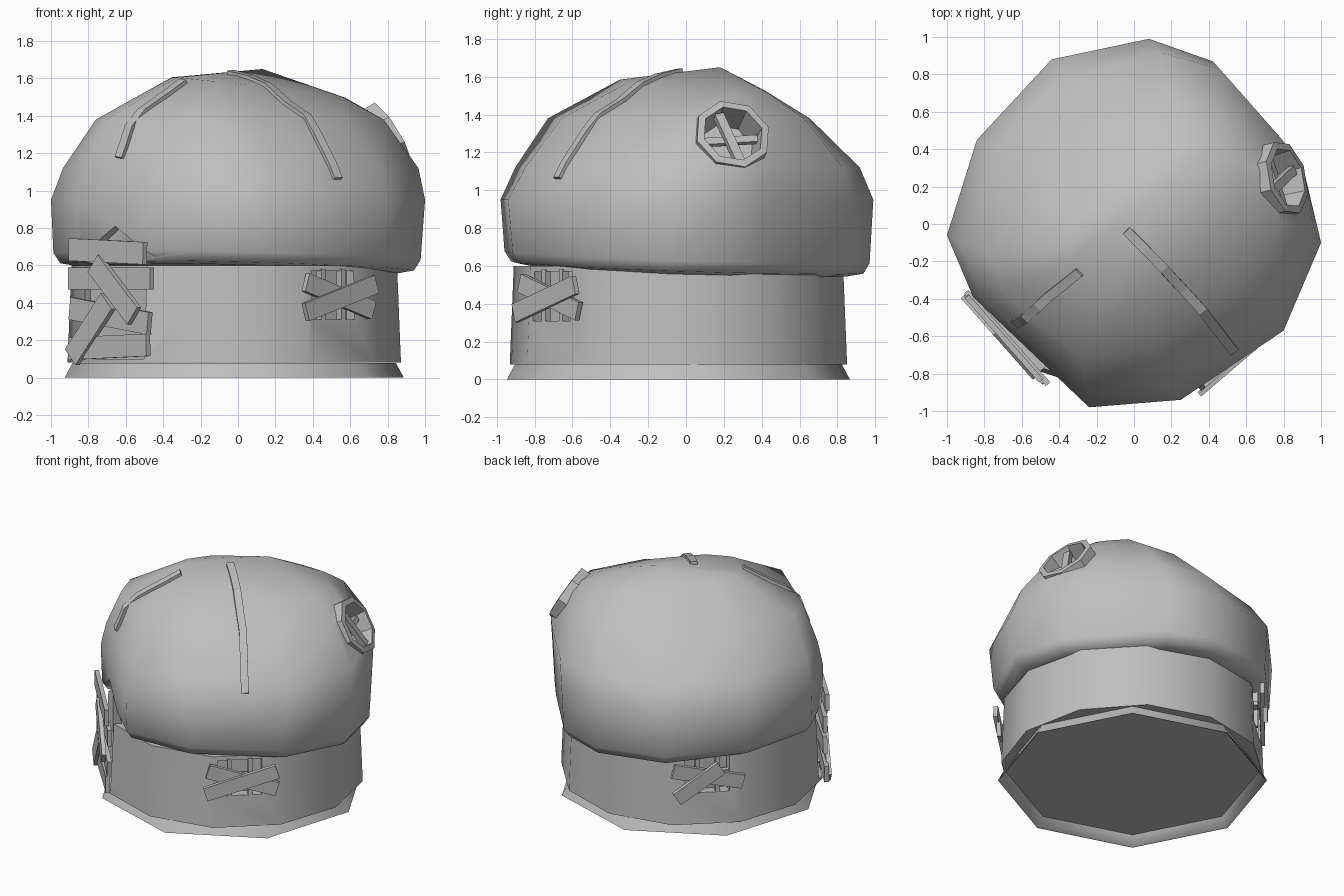
import bpy, bmesh
from math import sin, cos, pi, radians
from mathutils import Vector
from mathutils.bvhtree import BVHTree

if "Cube" in bpy.data.objects:
    bpy.data.objects.remove(bpy.data.objects["Cube"])

grey = bpy.data.materials.new("plain grey")
grey.use_nodes = True
grey.diffuse_color = (0.52, 0.52, 0.52, 1)
grey.node_tree.nodes["Principled BSDF"].inputs["Base Color"].default_value = (0.52, 0.52, 0.52, 1)

UP = Vector((0, 0, 1))
CENTRE = Vector((-0.02, -0.04, 0))


def loft(name, rings, apex=None):
    """Skin a list of equal point rings and close both ends."""
    bm = bmesh.new()
    loops = [[bm.verts.new(p) for p in ring] for ring in rings]
    n = len(loops[0])
    for a, b in zip(loops, loops[1:]):
        for i in range(n):
            j = (i + 1) % n
            bm.faces.new((a[i], a[j], b[j], b[i]))
    bm.faces.new(loops[0])
    if apex:
        tip = bm.verts.new(apex)
        for i in range(n):
            bm.faces.new((loops[-1][i], loops[-1][(i + 1) % n], tip))
    else:
        bm.faces.new(loops[-1])
    bmesh.ops.recalc_face_normals(bm, faces=bm.faces)
    mesh = bpy.data.meshes.new(name)
    bm.to_mesh(mesh)
    bm.free()
    obj = bpy.data.objects.new(name, mesh)
    bpy.context.collection.objects.link(obj)
    mesh.materials.append(grey)
    return obj


def activate(obj):
    bpy.ops.object.select_all(action='DESELECT')
    obj.select_set(True)
    bpy.context.view_layer.objects.active = obj


def shade(obj, angle):
    activate(obj)
    bpy.ops.object.shade_smooth_by_angle(angle=radians(angle))


def cut(cutter, *targets):
    cutter.hide_render = True
    for obj in targets:
        mod = obj.modifiers.new("opening", 'BOOLEAN')
        mod.operation = 'DIFFERENCE'
        mod.object = cutter
        activate(obj)
        bpy.ops.object.modifier_apply(modifier=mod.name)
    bpy.data.objects.remove(cutter)


def circle(n, r, z, phase):
    return [CENTRE + Vector((r * cos(radians(phase) + 2 * pi * i / n),
                             r * sin(radians(phase) + 2 * pi * i / n), z)) for i in range(n)]


def wall(angle, dist):
    """Mapping from (along, height, outward) to space for a wall plane."""
    a = radians(angle)
    out, side = Vector((cos(a), sin(a), 0)), Vector((-sin(a), cos(a), 0))
    return lambda u, z, d=0: CENTRE + out * (dist + d) + side * u + UP * z


def plank(name, place, u0, z0, u1, z1, depth=0.02, width=0.11, thick=0.03):
    run = Vector((u1 - u0, z1 - z0)).normalized() * width / 2
    corners = [(u0 - run.y, z0 + run.x), (u1 - run.y, z1 + run.x),
               (u1 + run.y, z1 - run.x), (u0 + run.y, z0 - run.x)]
    return loft(name, [[place(u, z, d) for u, z in corners]
                       for d in (depth - thick / 2, depth + thick / 2)])


# Stem and flared foot
stem = loft("stem", [circle(12, 0.893, 0.08, 206.5), circle(12, 0.872, 0.6, 206.5)])
foot = loft("foot_skirt", [circle(8, 0.855, 0.068, 5), circle(8, 0.9, 0.003, 5),
                           circle(8, 0.91, 0, 5), circle(8, 0.868, 0.078, 5)])
shade(foot, 50)

# Lopsided cap: one outline, scaled per height along two slanted axes
outline = [(.08, .99), (-.44, .88), (-.84, .45), (-1, -.06), (-.86, -.39), (-.24, -.98),
           (.25, -.94), (.8, -.57), (1, -.1), (.91, .28), (.78, .45), (.42, .87)]
LONG = Vector((cos(radians(35)), sin(radians(35)), 0))
CROSS = LONG.cross(UP)
# height, then scale towards +long, -long, +cross, -cross
levels = [(0.575, .85, .87, .86, .86), (0.59, .94, .95, .94, .95), (0.645, .98, .99, .97, .98),
          (0.95, 1, 1, 1, 1), (1.12, 1.01, .96, .89, .88),
          (1.38, .85, .85, .66, .55), (1.565, .70, .40, .32, .25)]
rings = []
for z, plus_l, minus_l, plus_c, minus_c in levels:
    ring = []
    for x, y in outline:
        l, c = LONG.dot((x, y, 0)), CROSS.dot((x, y, 0))
        l *= plus_l if l > 0 else minus_l
        c *= plus_c if c > 0 else minus_c
        tilt = -0.1 * l - 0.05 * c if z > 1.5 else 0
        if z < 0.7:
            tilt = -0.02 * x - 0.03 * y
        ring.append(LONG * l + CROSS * c + UP * (z + tilt))
    rings.append(ring)
cap = loft("cap", rings, apex=(0.13, 0.18, 1.65))
bm = bmesh.new()
bm.from_mesh(cap.data)
surface = BVHTree.FromBMesh(bm)
bm.free()


# Bent ribs lying on the cap
def rib(name, points):
    path = [Vector(p) for p in points]
    path = [a.lerp(b, t) for a, b in zip(path, path[1:]) for t in (0, 0.5)] + path[-1:]
    hits = [surface.find_nearest(p)[:2] for p in path]
    sections = []
    for i, (p, n) in enumerate(hits):
        ahead = hits[min(i + 1, len(hits) - 1)][0] - hits[max(i - 1, 0)][0]
        side = ahead.cross(n).normalized() * 0.026
        sections.append([p + side + n * .02, p - side + n * .02,
                         p - side - n * .03, p + side - n * .03])
    loft(name, sections)


rib("front_left_rib", [(-.04, -.03, 1.59), (.16, -.24, 1.56), (.37, -.47, 1.41),
                       (.47, -.6, 1.22), (.52, -.66, 1.05)])
rib("front_right_rib", [(-.28, -.24, 1.55), (-.45, -.38, 1.44),
                        (-.55, -.47, 1.33), (-.64, -.54, 1.18)])

# Round window in the cap
normal = Vector((0.83, 0.22, 0.5)).normalized()
across = UP.cross(normal).normalized()
rise = normal.cross(across)
middle = Vector((0.79, 0.24, 1.28))


def octagon(r, d):
    return [middle + normal * d + (across * cos(k * pi / 4 + 0.2) + rise * sin(k * pi / 4 + 0.2)) * r
            for k in range(8)]


def pane(u, z, d=0):
    return middle + across * u + rise * z + normal * d


cut(loft("window_cutter", [octagon(0.17, -0.14), octagon(0.17, 0.2)]), cap)
loft("round_window_frame", [octagon(0.15, -0.13), octagon(0.165, 0.04),
                            octagon(0.205, 0.035), octagon(0.205, -0.06), octagon(0.17, -0.14)])
plank("round_window_upright", pane, -.05, .14, .03, -.15, -.01, .05, .04)
plank("round_window_crossbar", pane, -.15, -.01, .15, .01, -.04, .04, .03)

# Gabled doorway recess
door = wall(221.5, 0.85)
gable = [(-.28, .1), (.24, .1), (.24, .65), (-.02, .81), (-.28, .65)]
cut(loft("door_cutter", [[door(u, z, d) for u, z in gable] for d in (-0.07, 0.3)]), stem, cap)

# Boards nailed over the doorway
boards = [(-.32, .685, .28, .665, .035), (-.34, .53, .32, .53, .02),
          (-.11, .61, .21, .33, .05), (-.33, .37, .3, .29, .02),
          (-.29, .11, 0, .41, .05), (-.33, .155, .3, .175, .03)]
for i, board in enumerate(boards):
    plank("door_board_%d" % (i + 1), door, *board, width=0.12)

# Boarded square windows in the stem
crossings = {"front": (-49.5, [(-.27, .35, .22, .50, .04), (-.25, .51, .22, .36, .018)]),
             "back": (139.5, [(-.34, .31, -.03, .51, .04), (-.36, .51, .13, .38, .018)])}
for side, (angle, pair) in crossings.items():
    place = wall(angle, 0.862)
    mid = -0.03 if side == "front" else -0.11
    square = [(mid - .15, .31), (mid + .15, .31), (mid + .15, .57), (mid - .15, .57)]
    cut(loft("pane_cutter", [[place(u, z, d) for u, z in square] for d in (-0.08, 0.2)]), stem)
    for u in (mid - .07, mid + .07):
        plank(side + "_window_upright", place, u, .31, u, .58, -.03, .03, .04)
    plank(side + "_window_crossbar", place, mid - .15, .45, mid + .15, .45, -.03, .03, .04)
    for i, board in enumerate(pair):
        plank("%s_window_board_%d" % (side, i + 1), place, *board, width=0.1)

shade(stem, 40)
shade(cap, 60)
